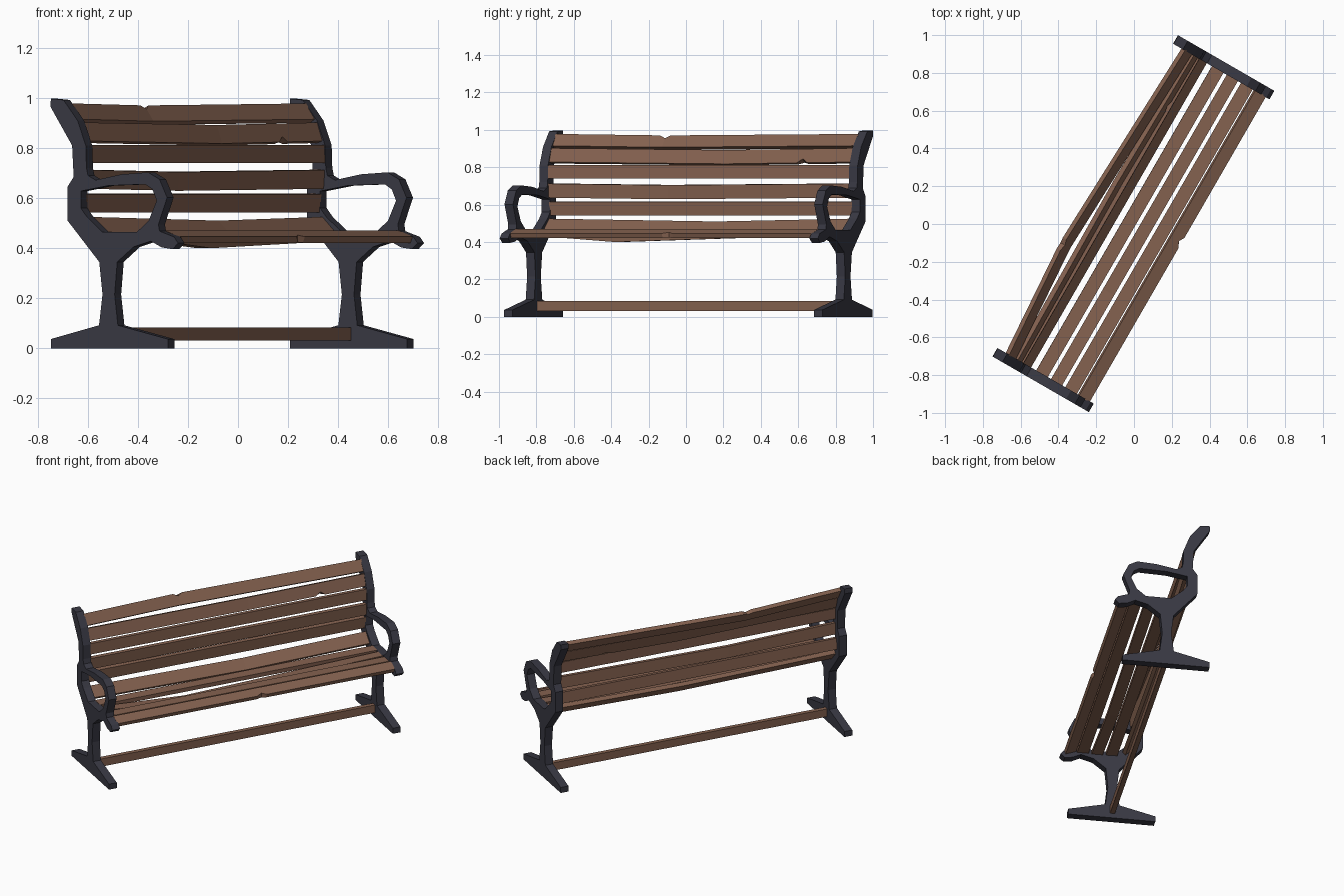
import bpy, bmesh, math
from mathutils import Vector, Matrix

if "Cube" in bpy.data.objects:
    bpy.data.objects.remove(bpy.data.objects["Cube"])

A = math.radians(30)
U = Vector((math.cos(A), -math.sin(A), 0))   # depth, towards the sitter's feet
V = Vector((math.sin(A), math.cos(A), 0))    # length of the bench
Z = Vector((0, 0, 1))


def place(u, v, z):
    return U * u + V * v + Z * z


def material(name, rgb):
    m = bpy.data.materials.new(name)
    m.diffuse_color = (*rgb, 1)
    m.use_nodes = True
    m.node_tree.nodes["Principled BSDF"].inputs["Base Color"].default_value = m.diffuse_color
    return m


iron = material("dark iron", (0.040, 0.040, 0.056))
wood = material("brown wood", (0.235, 0.122, 0.080))

# Cast iron end frame: side outline and armrest hole, as (depth, height)
outline = [(-0.296, 0), (0.243, 0), (0.243, 0.037), (0.013, 0.092), (-0.002, 0.215),
           (0.01, 0.345), (0.085, 0.405), (0.165, 0.428), (0.215, 0.403), (0.265, 0.396),
           (0.291, 0.42), (0.272, 0.445), (0.205, 0.468), (0.2, 0.495), (0.24, 0.602),
           (0.205, 0.675), (0.152, 0.703), (0.03, 0.695), (-0.09, 0.672), (-0.125, 0.69),
           (-0.132, 0.72), (-0.135, 0.81), (-0.173, 0.91), (-0.238, 0.992), (-0.296, 0.997),
           (-0.298, 0.965), (-0.198, 0.81), (-0.191, 0.685), (-0.219, 0.645), (-0.219, 0.51),
           (-0.073, 0.345), (-0.058, 0.215), (-0.074, 0.092), (-0.296, 0.037)]
hole = [(-0.158, 0.628), (-0.03, 0.65), (0.14, 0.655), (0.172, 0.635), (0.192, 0.59),
        (0.155, 0.51), (0.10, 0.464), (-0.058, 0.464), (-0.13, 0.525), (-0.158, 0.56)]


def end_frame(name, v):
    cu = bpy.data.curves.new(name, 'CURVE')
    cu.dimensions = '2D'
    cu.fill_mode = 'BOTH'
    cu.extrude = 0.026
    for pts in (outline, hole):
        s = cu.splines.new('POLY')
        s.points.add(len(pts) - 1)
        for p, (x, y) in zip(s.points, pts):
            p.co = (x, y, 0, 1)
        s.use_cyclic_u = True
    tmp = bpy.data.objects.new(name + "_curve", cu)
    bpy.context.collection.objects.link(tmp)
    bpy.context.view_layer.update()
    me = bpy.data.meshes.new_from_object(tmp.evaluated_get(bpy.context.evaluated_depsgraph_get()))
    bpy.data.objects.remove(tmp)
    rot = Matrix((U, Z, -V)).transposed().to_4x4()
    me.transform(Matrix.Translation(V * v) @ rot)
    bm = bmesh.new()
    bm.from_mesh(me)
    bmesh.ops.remove_doubles(bm, verts=bm.verts, dist=1e-4)
    bmesh.ops.recalc_face_normals(bm, faces=bm.faces)
    for f in bm.faces:
        f.smooth = False
    finish(bm, name, iron)


def finish(bm, name, mat):
    me = bpy.data.meshes.new(name)
    bm.to_mesh(me)
    bm.free()
    me.materials.clear()
    me.materials.append(mat)
    ob = bpy.data.objects.new(name, me)
    bpy.context.collection.objects.link(ob)


def slat(name, top, bot, thick=0.026, bow=(0, 0, 0), chip=None):
    """Plank between the frames. top/bot: edges of its visible face.
    bow: (v, du, dz) kink; chip: (v, depth, edge) nick, edge 0 = top, 1 = bottom."""
    top, bot = Vector(top), Vector(bot)
    d = (top - bot).normalized()
    n = Vector((-d.y, d.x)) * thick
    end = 0.935
    stations = {-end, end, bow[0]}
    if chip:
        stations |= {chip[0] - 0.035, chip[0], chip[0] + 0.03}
    bm = bmesh.new()
    rings = []
    for v in sorted(stations):
        side = end if v > bow[0] else -end
        k = (side - v) / (side - bow[0])
        off = Vector(bow[1:]) * k
        a, b = top + off, bot + off
        ring = [a, b, b + n, a + n]
        if chip and v == chip[0]:
            ring[chip[2]] = ring[chip[2]] + d * chip[1] * (1 if chip[2] else -1)
            far = 2 if chip[2] else 3
            ring[far] = ring[far] + d * chip[1] * 0.4 * (1 if chip[2] else -1)
        rings.append([bm.verts.new(place(p.x, v, p.y)) for p in ring])
    for r, s in zip(rings, rings[1:]):
        for i in range(4):
            j = (i + 1) % 4
            bm.faces.new((r[i], r[j], s[j], s[i]))
    bm.faces.new(rings[0])
    bm.faces.new(rings[-1])
    bmesh.ops.recalc_face_normals(bm, faces=bm.faces)
    finish(bm, name, wood)


end_frame("left_end_frame", -0.956)
end_frame("right_end_frame", 0.956)

# Back slats, top to bottom
slat("back_slat_1", (-0.225, 0.978), (-0.183, 0.915), bow=(-0.28, -0.045, -0.008), chip=(-0.28, 0.018, 0))
slat("back_slat_2", (-0.172, 0.902), (-0.148, 0.828), bow=(0.15, -0.012, -0.010), chip=(0.63, 0.022, 1))
slat("back_slat_3", (-0.138, 0.812), (-0.136, 0.74))
slat("back_slat_4", (-0.137, 0.712), (-0.142, 0.637), bow=(-0.2, -0.018, -0.008))
slat("back_slat_5", (-0.155, 0.615), (-0.162, 0.542))
slat("back_slat_6", (-0.148, 0.525), (-0.092, 0.468), bow=(0.1, 0, -0.015))

# Seat slats, rear to front
slat("seat_slat_1", (-0.06, 0.466), (0.01, 0.464))
slat("seat_slat_2", (0.03, 0.464), (0.098, 0.464), bow=(-0.38, 0, -0.038))
slat("seat_slat_3", (0.117, 0.466), (0.188, 0.466))
slat("seat_slat_4", (0.203, 0.470), (0.268, 0.446), chip=(0.04, 0.018, 1))

# Stretcher between the feet
slat("foot_stretcher", (-0.016, 0.084), (-0.016, 0.032), thick=0.03)
